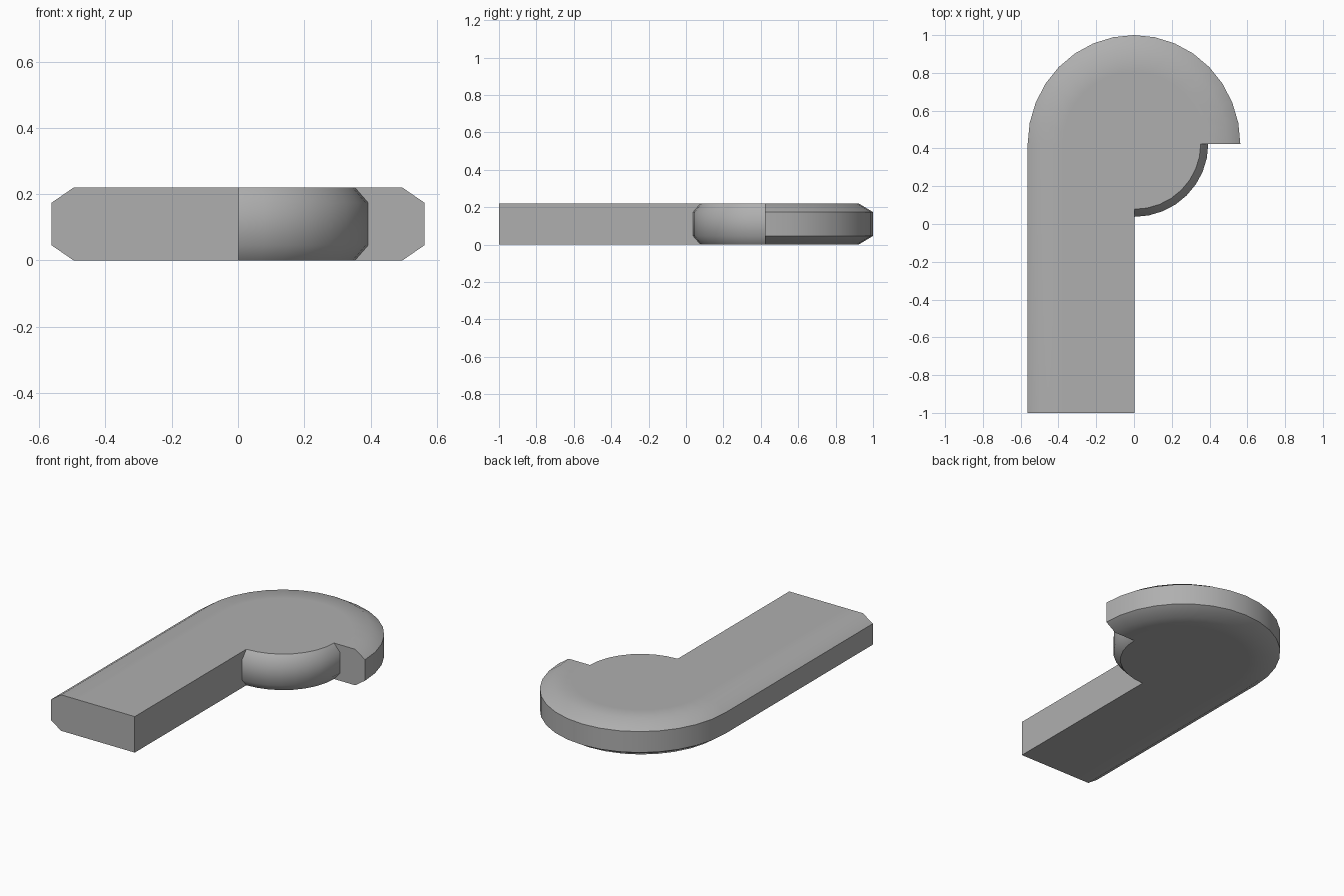
import bpy, bmesh, math

if "Cube" in bpy.data.objects:
    bpy.data.objects.remove(bpy.data.objects["Cube"])

C = 0.423            # y of both arc centres
H, BEVEL = 0.22, 0.046


def outline(out_x, out_y, inset_in):
    """Hook outline: straight shank, small inner quarter arc, large outer half arc."""
    rx, ry = 0.563 - out_x, 0.577 - out_y
    ri = 0.391 - inset_in
    pts = [(-rx, -1), (0.002, -1)]
    for i in range(9):                       # inner quarter arc
        a = -math.pi / 2 + i * math.pi / 16
        pts.append((0.002 + ri * math.cos(a), C + (ri - 0.006) * math.sin(a)))
    for i in range(17):                      # outer half arc
        a = i * math.pi / 16
        pts.append((rx * math.cos(a), C + ry * math.sin(a)))
    return pts


bm = bmesh.new()
full, rim, core = outline(0, 0, 0), outline(0.067, 0.077, 0.04), outline(0.18, 0.19, 0.04)


def ring(pts, z):
    return [bm.verts.new((x, y, z)) for x, y in pts]


# Stack four outlines to form the plate with chamfered rims
rings = [ring(rim, 0), ring(full, BEVEL), ring(full, H - BEVEL), ring(rim, H)]
n = len(full)
outer = list(range(11, n)) + [0]             # indices along the outer side


def cap(edge, z):
    """Flat cap: a strip along the outer rim around one flat core face."""
    inner = {i: bm.verts.new((*core[i], z)) for i in outer}
    for i, j in zip(outer, outer[1:]):
        bm.faces.new((edge[i], edge[j], inner[j], inner[i]))
    bm.faces.new([inner.get(i, edge[i]) for i in range(n)])
    return inner


low, high = cap(rings[0], 0), cap(rings[-1], H)

# Side walls; the shank end, shank side and hook step are single flat faces
split = {0: 0, 10: 11}
for i in range(n):
    j = (i + 1) % n
    if i in (0, 1, 10):
        up, down = [r[i] for r in rings], [r[j] for r in reversed(rings)]
        if i in split:
            k = split[i]
            bm.faces.new(up + [high[k]] + down + [low[k]])
        elif i == 1:
            # the inner end of the shank side is chamfered like the arc
            bm.faces.new(up + down)
    else:
        for lo, hi in zip(rings, rings[1:]):
            bm.faces.new((lo[i], lo[j], hi[j], hi[i]))
bmesh.ops.recalc_face_normals(bm, faces=bm.faces)

mesh = bpy.data.meshes.new("hooked_plate")
bm.to_mesh(mesh)
bm.free()
plate = bpy.data.objects.new("hooked_plate", mesh)
bpy.context.collection.objects.link(plate)

# Mid grey surface
grey = bpy.data.materials.new("mid_grey")
grey.diffuse_color = (0.43, 0.43, 0.43, 1)
grey.use_nodes = True
grey.node_tree.nodes["Principled BSDF"].inputs["Base Color"].default_value = grey.diffuse_color
mesh.materials.append(grey)

bpy.context.view_layer.objects.active = plate
plate.select_set(True)
bpy.ops.object.shade_smooth_by_angle(angle=math.radians(46))
